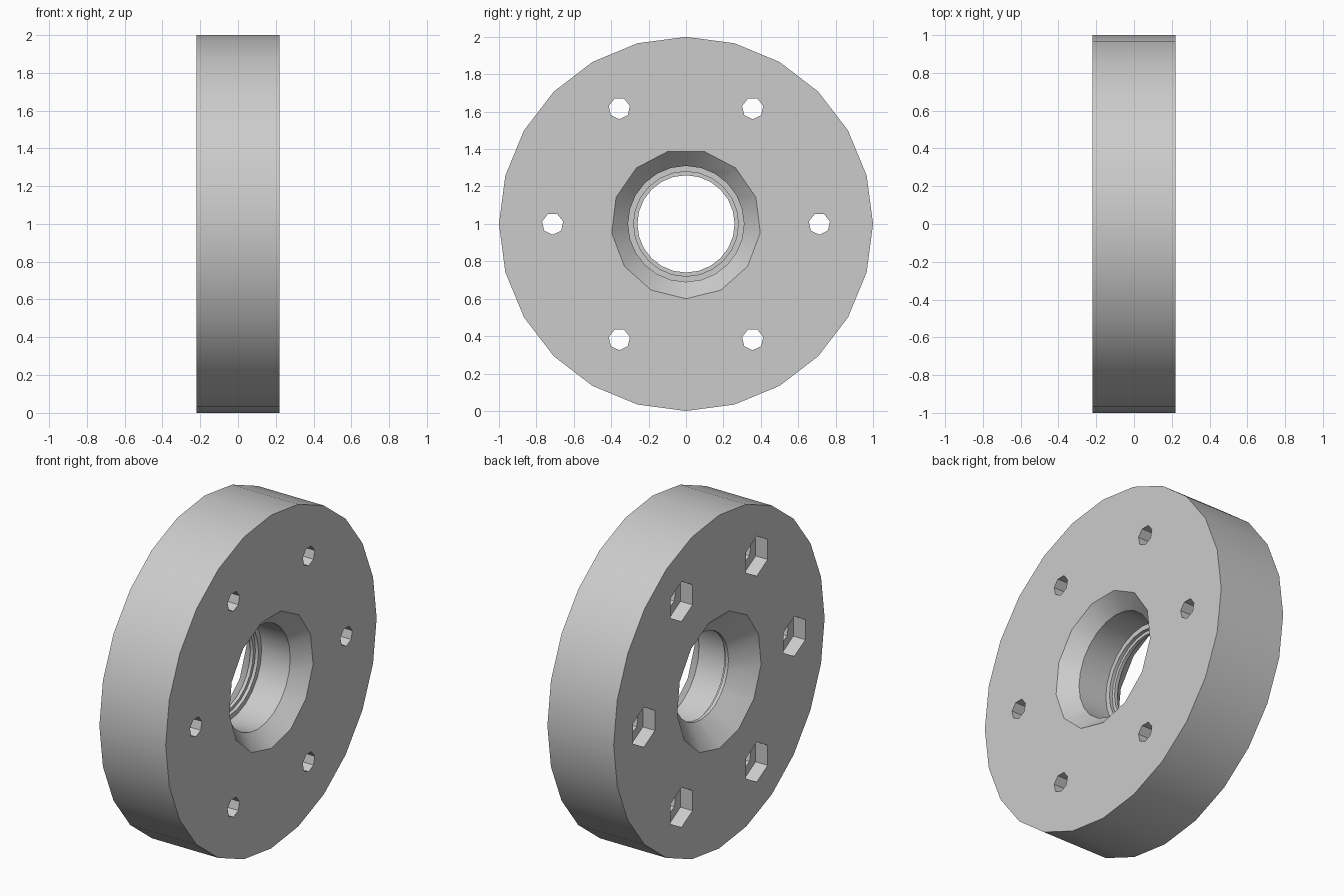
import bpy, bmesh
from math import sin, cos, pi

cube = bpy.data.objects.get("Cube")
if cube:
    bpy.data.objects.remove(cube, do_unlink=True)

grey = bpy.data.materials.new("light_grey")
grey.use_nodes = True
grey.diffuse_color = (0.6, 0.6, 0.6, 1)
grey.node_tree.nodes["Principled BSDF"].inputs["Base Color"].default_value = (0.6, 0.6, 0.6, 1)

AXLE_Z = 1.0
HALF = 0.22


def ring(bm, x, radius, sides, y=0.0, z=AXLE_Z):
    """Circle of vertices around the x direction, starting at the bottom."""
    return [bm.verts.new((x, y + radius * sin(2 * pi * i / sides),
                          z - radius * cos(2 * pi * i / sides))) for i in range(sides)]


def bridge(bm, a, b):
    """Skin two rings, which may have different numbers of sides."""
    n, m = len(a), len(b)
    if n == m:
        for i in range(n):
            k = (i + 1) % n
            bm.faces.new((a[i], a[k], b[k], b[i]))
        return
    i = j = 0
    while i < n or j < m:
        if j == m or (i < n and (i + 1) * m <= (j + 1) * n):
            bm.faces.new((a[i % n], a[(i + 1) % n], b[j % m]))
            i += 1
        else:
            bm.faces.new((a[i % n], b[(j + 1) % m], b[j % m]))
            j += 1


def finish(bm, name):
    bmesh.ops.recalc_face_normals(bm, faces=bm.faces[:])
    mesh = bpy.data.meshes.new(name)
    bm.to_mesh(mesh)
    bm.free()
    mesh.materials.append(grey)
    obj = bpy.data.objects.new(name, mesh)
    bpy.context.collection.objects.link(obj)
    return obj


def bolt_circle_cutter(name, radius, sides, x0, x1):
    """Six prisms spaced around the axle."""
    bm = bmesh.new()
    for k in range(6):
        y, z = 0.713 * cos(k * pi / 3), AXLE_Z + 0.713 * sin(k * pi / 3)
        a, b = (ring(bm, x, radius, sides, y, z) for x in (x0, x1))
        bridge(bm, a, b)
        bm.faces.new(a)
        bm.faces.new(b)
    obj = finish(bm, name)
    obj.hide_render = True
    return obj


# Wheel body: rim, chamfered bearing seat, stepped lip and rear chamfer
profile = [
    (HALF, 1.0, 24),
    (HALF, 0.40, 13),
    (0.13, 0.31, 24),
    (-0.06, 0.31, 24),
    (-0.06, 0.28, 24),
    (-0.08, 0.28, 24),
    (-0.08, 0.26, 24),
    (-0.10, 0.26, 24),
    (-HALF, 0.40, 13),
    (-HALF, 1.0, 24),
]
bm = bmesh.new()
rings = [ring(bm, *p) for p in profile]
for a, b in zip(rings, rings[1:] + rings[:1]):
    bridge(bm, a, b)
wheel = finish(bm, "wheel_disc")

# Bolt holes all the way through, hexagonal nut pockets on the rear face
cutters = [
    bolt_circle_cutter("bolt_hole_cutter", 0.058, 7, -0.5, 0.5),
    bolt_circle_cutter("nut_pocket_cutter", 0.12, 6, -0.5, -HALF + 0.08),
]
bpy.ops.object.select_all(action='DESELECT')
wheel.select_set(True)
bpy.context.view_layer.objects.active = wheel
for cutter in cutters:
    mod = wheel.modifiers.new(cutter.name, 'BOOLEAN')
    mod.operation = 'DIFFERENCE'
    mod.solver = 'EXACT'
    mod.object = cutter
    bpy.ops.object.modifier_apply(modifier=mod.name)
    bpy.data.objects.remove(cutter, do_unlink=True)

bpy.ops.object.shade_smooth_by_angle(angle=pi / 6)
